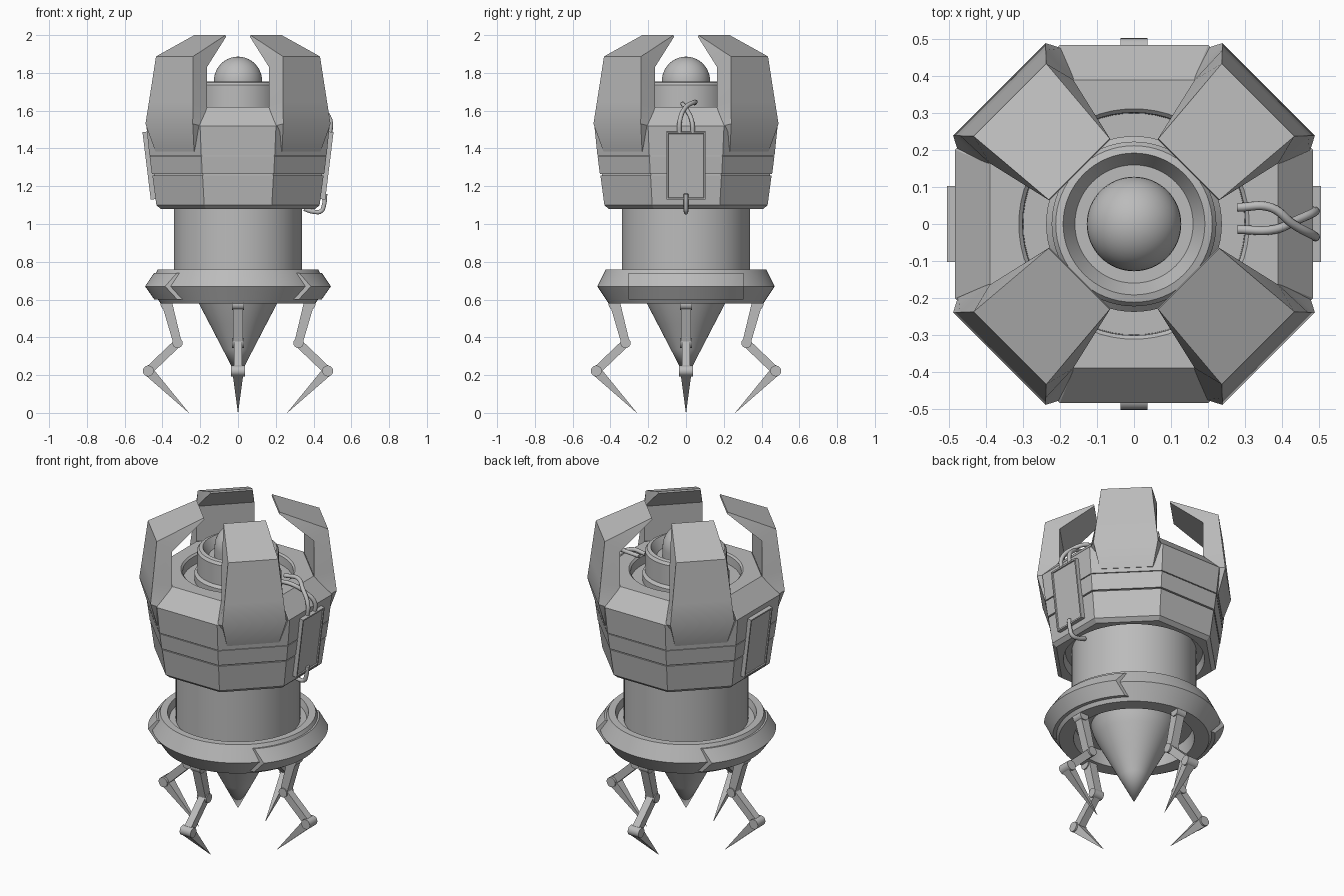
import bpy, bmesh, math
from mathutils import Vector, Matrix

if "Cube" in bpy.data.objects:
    bpy.data.objects.remove(bpy.data.objects["Cube"])

grey = bpy.data.materials.new("metal grey")
grey.diffuse_color = (0.5, 0.5, 0.5, 1)
grey.use_nodes = True
grey.node_tree.nodes["Principled BSDF"].inputs["Base Color"].default_value = grey.diffuse_color
SEG = 64


def finish(name, bm, angle=30):
    bmesh.ops.recalc_face_normals(bm, faces=bm.faces)
    me = bpy.data.meshes.new(name)
    bm.to_mesh(me)
    bm.free()
    ob = bpy.data.objects.new(name, me)
    bpy.context.collection.objects.link(ob)
    me.materials.append(grey)
    bpy.context.view_layer.objects.active = ob
    ob.select_set(True)
    bpy.ops.object.shade_smooth_by_angle(angle=math.radians(angle))
    ob.select_set(False)
    return ob


def bridge(bm, rings, closed=True):
    for a, b in zip(rings, rings[1:]):
        n = len(a)
        for i in range(n if closed else n - 1):
            j = (i + 1) % n
            bm.faces.new((a[i], a[j], b[j], b[i]))


def lathe(name, profile, angle=30):
    """Rings of (radius, z) are round; (apothem, z, True) are octagonal."""
    bm = bmesh.new()
    rings = []
    for p in profile:
        ring = []
        for i in range(SEG):
            t = 2 * math.pi * i / SEG
            r = p[0]
            if len(p) > 2:
                r /= math.cos((t + math.pi / 8) % (math.pi / 4) - math.pi / 8)
            ring.append(bm.verts.new((r * math.cos(t), r * math.sin(t), p[1])))
        rings.append(ring)
    bridge(bm, rings)
    bmesh.ops.remove_doubles(bm, verts=bm.verts, dist=1e-5)
    return finish(name, bm, angle)


def hull(name, pts, turn=0):
    bm = bmesh.new()
    for p in pts:
        bm.verts.new(p)
    bmesh.ops.convex_hull(bm, input=bm.verts)
    bm.transform(Matrix.Rotation(turn, 4, 'Z'))
    return finish(name, bm)


def hose(name, pts, radius):
    cu = bpy.data.curves.new(name, 'CURVE')
    cu.dimensions = '3D'
    cu.bevel_depth, cu.bevel_resolution, cu.resolution_u = radius, 3, 6
    cu.use_fill_caps = True
    sp = cu.splines.new('BEZIER')
    sp.bezier_points.add(len(pts) - 1)
    for bp, p in zip(sp.bezier_points, pts):
        bp.co = p
        bp.handle_left_type = bp.handle_right_type = 'AUTO'
    cu.materials.append(grey)
    bpy.context.collection.objects.link(bpy.data.objects.new(name, cu))


# Octagonal housing with seam grooves, top well and bottom recess
lathe("housing", [
    (0.33, 1.13), (0.375, 1.13), (0.385, 1.08), (0.405, 1.08), (0.41, 1.08, True),
    (0.432, 1.10, True), (0.453, 1.257, True), (0.445, 1.257, True), (0.445, 1.264, True),
    (0.456, 1.264, True), (0.468, 1.357, True), (0.462, 1.357, True), (0.462, 1.362, True),
    (0.469, 1.362, True), (0.485, 1.52, True), (0.39, 1.62, True), (0.312, 1.62),
    (0.302, 1.61), (0.30, 1.56), (0.2, 1.56)], 20)

# Collar and dome in the top well
lathe("collar", [(0.238, 1.56), (0.238, 1.60), (0.223, 1.615), (0.223, 1.735),
                 (0.212, 1.75), (0.192, 1.755), (0.16, 1.70), (0, 1.70)])
lathe("dome", [(0.128, 1.70)] + [(0.128 * math.cos(math.radians(a)), 1.756 + 0.13 * math.sin(math.radians(a)))
                                 for a in range(0, 91, 9)])

# Neck, foot ring and lower spike
lathe("neck", [(0.34, 0.66), (0.34, 1.13)])
lathe("foot_ring", [(0.34, 0.72), (0.375, 0.72), (0.385, 0.76), (0.425, 0.76), (0.47, 0.67),
                    (0.41, 0.58), (0.33, 0.58), (0.32, 0.66), (0, 0.66)])
lathe("lower_spike", [(0.235, 0.66), (0.222, 0.615), (0.205, 0.575), (0.15, 0.47),
                      (0.08, 0.335), (0, 0.18)])

# Raised side panels wrapping the foot ring
for side in (0, math.pi):
    bm = bmesh.new()
    rings = []
    for r, z in [(0.41, 0.74), (0.445, 0.74), (0.492, 0.67), (0.443, 0.60), (0.40, 0.60), (0.41, 0.74)]:
        half = math.asin(0.305 / r)
        rings.append([bm.verts.new((r * math.cos(side + half * k / 12), r * math.sin(side + half * k / 12), z))
                      for k in range(-12, 13)])
    bridge(bm, rings, closed=False)
    bmesh.ops.remove_doubles(bm, verts=bm.verts, dist=1e-5)
    bmesh.ops.holes_fill(bm, edges=bm.edges)
    finish("ring_panel", bm)

# Four curved prongs: (outer z, radius, half width, inner z, radius, half width)
prong = [(1.385, 0.474, 0.145, 1.385, 0.40, 0.145),
         (1.53, 0.516, 0.177, 1.52, 0.475, 0.198),
         (1.65, 0.502, 0.164, 1.62, 0.393, 0.162),
         (1.887, 0.475, 0.139, 1.83, 0.393, 0.16),
         (2.0, 0.21, 0.117, 1.99, 0.207, 0.117)]
for k in range(4):
    bm = bmesh.new()
    rings = [[bm.verts.new(c) for c in ((r, -w, z), (r, w, z), (ri, wi, zi), (ri, -wi, zi))]
             for z, r, w, zi, ri, wi in prong]
    bridge(bm, rings)
    bm.faces.new(rings[0])
    bm.faces.new(rings[-1])
    bm.transform(Matrix.Rotation(math.pi / 4 + k * math.pi / 2, 4, 'Z'))
    finish("prong", bm, 25)

# Four jointed legs
hip, knee, ankle, tip = (Vector(p) for p in
                         ((0.38, 0, 0.575), (0.32, 0, 0.37), (0.475, 0, 0.222), (0.26, 0, 0)))


def bar(a, b, wa, wb, ya, yb):
    """Corner points of a tapered bar between two joints."""
    d = (b - a).normalized()
    n = Vector((-d.z, 0, d.x))
    return [p + n * w * s + Vector((0, y * q, 0))
            for p, w, y in ((a, wa, ya), (b, wb, yb)) for s in (-1, 1) for q in (-1, 1)]


for k in range(4):
    turn = k * math.pi / 2
    hull("upper_leg", bar(hip + Vector((0, 0, 0.02)), knee, 0.028, 0.022, 0.026, 0.026), turn)
    hull("lower_leg", bar(knee, ankle, 0.022, 0.022, 0.022, 0.022), turn)
    hull("leg_spike", bar(ankle, tip, 0.027, 0.0005, 0.028, 0.0005), turn)
    for name, c, r, w in (("hip_joint", hip, 0.03, 0.032), ("knee_joint", knee, 0.027, 0.032),
                          ("ankle_joint", ankle, 0.029, 0.036)):
        hull(name, [c + Vector((r * math.cos(a * math.pi / 8), y, r * math.sin(a * math.pi / 8)))
                    for a in range(16) for y in (-w, w)], turn)

# Tilted side plates with a raised frame
for side in (1, -1):
    bm = bmesh.new()
    bmesh.ops.create_cube(bm, size=1)
    bm.transform(Matrix.Diagonal((0.04, 0.205, 0.36, 1)))
    bm.faces.ensure_lookup_table()
    face = [f for f in bm.faces if f.normal.x > 0.9]
    bmesh.ops.inset_region(bm, faces=face, thickness=0.012, depth=0)
    bmesh.ops.inset_region(bm, faces=face, thickness=0.003, depth=-0.006)
    bm.transform(Matrix.Rotation(0 if side > 0 else math.pi, 4, 'Z')
                 @ Matrix.Translation((0.464, 0, 1.31)) @ Matrix.Rotation(math.radians(7), 4, 'Y'))
    finish("side_plate", bm)

# Hoses on one plate: two crossing above, one below
hose("upper_hose", [(0.485, -0.035, 1.47), (0.488, -0.032, 1.55), (0.43, 0.0, 1.62),
                    (0.37, 0.045, 1.645), (0.28, 0.045, 1.64)], 0.012)
hose("upper_hose", [(0.485, 0.036, 1.47), (0.488, 0.032, 1.54), (0.44, 0.01, 1.595),
                    (0.38, -0.015, 1.632), (0.28, -0.015, 1.63)], 0.012)
hose("lower_hose", [(0.462, 0, 1.16), (0.455, 0, 1.10), (0.44, 0, 1.068), (0.40, 0, 1.065), (0.35, 0, 1.08)], 0.012)
